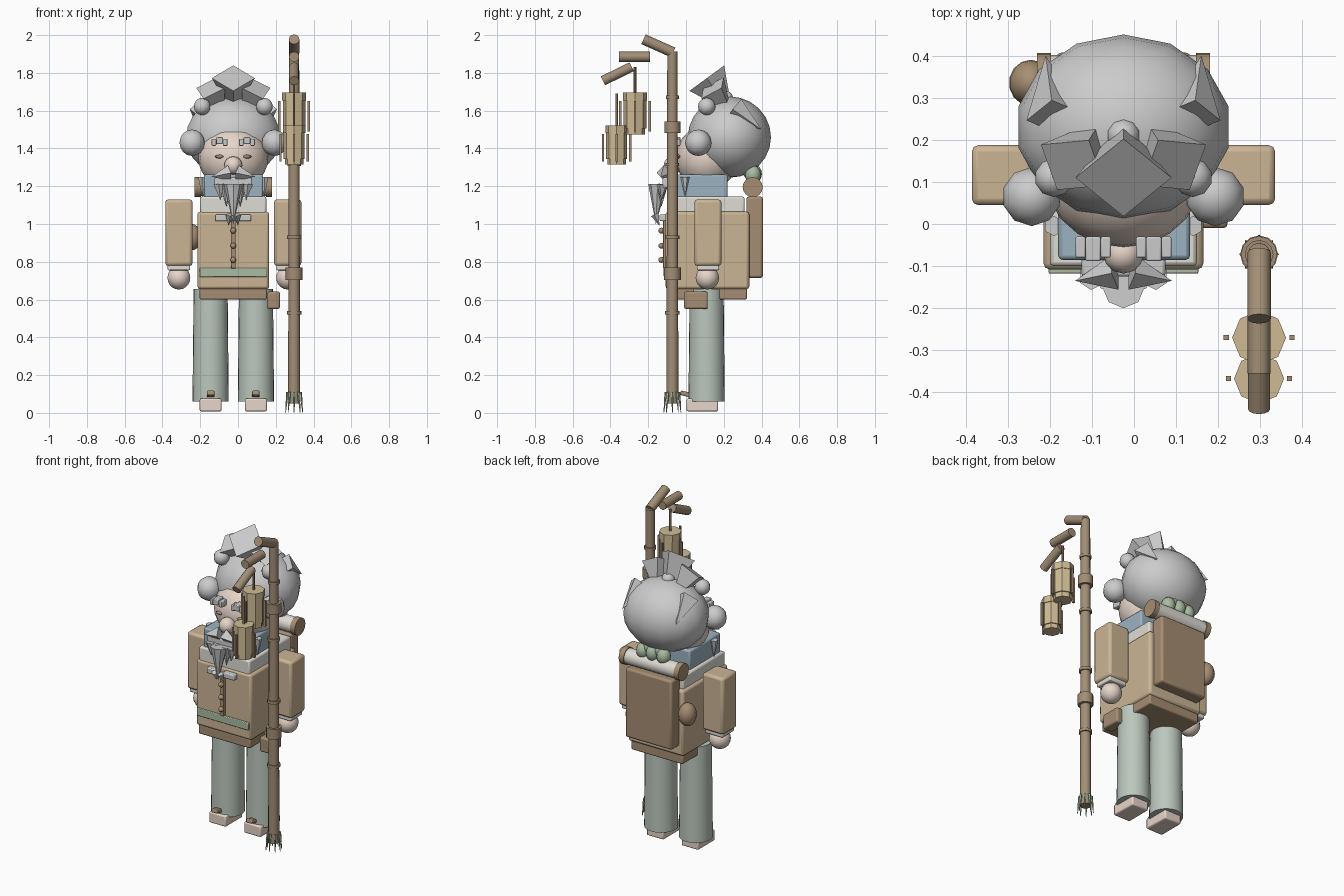
import bpy, math
from mathutils import Vector

if "Cube" in bpy.data.objects:
    bpy.data.objects.remove(bpy.data.objects["Cube"])

CX = -0.025  # body centreline
PX, PY = 0.297, -0.072  # staff position


def mat(name, r, g, b):
    m = bpy.data.materials.new(name)
    m.diffuse_color = (r, g, b, 1)
    m.use_nodes = True
    m.node_tree.nodes["Principled BSDF"].inputs["Base Color"].default_value = m.diffuse_color
    return m


SKIN = mat("skin", .80, .67, .59)
TAN = mat("tan_cloth", .60, .46, .30)
BROWN = mat("brown_leather", .38, .27, .17)
WOOD = mat("wood", .36, .27, .18)
SAGE = mat("sage_cloth", .50, .57, .51)
GREEN = mat("green", .40, .50, .36)
BLUE = mat("blue_scarf", .33, .45, .53)
CREAM = mat("cream", .74, .72, .66)
GOLD = mat("lantern", .62, .50, .30)
WHITE = mat("white_hair", .80, .80, .79)


def finish(name, m, smooth=True):
    o = bpy.context.object
    o.name = name
    o.data.materials.append(m)
    if smooth:
        bpy.ops.object.shade_smooth_by_angle(angle=math.radians(40))
    return o


def box(name, x0, x1, y0, y1, z0, z1, m, bevel=.01, rx=0):
    bpy.ops.mesh.primitive_cube_add(size=1, location=((x0 + x1) / 2, (y0 + y1) / 2, (z0 + z1) / 2))
    o = bpy.context.object
    o.scale = (x1 - x0, y1 - y0, z1 - z0)
    bpy.ops.object.transform_apply(location=False, rotation=False)
    o.rotation_euler.x = rx
    if bevel:
        b = o.modifiers.new("bevel", 'BEVEL')
        b.width, b.segments = bevel, 2
    return finish(name, m)


def ball(name, loc, r, m, seg=16, rings=10):
    bpy.ops.mesh.primitive_uv_sphere_add(segments=seg, ring_count=rings, radius=1, location=loc)
    bpy.context.object.scale = r if isinstance(r, tuple) else (r, r, r)
    bpy.ops.object.transform_apply(location=False, rotation=False)
    return finish(name, m)


def rod(name, a, b, r1, r2, m, sides=12, smooth=True):
    """Cone or cylinder from a (radius r1) to b (radius r2)."""
    a, b = Vector(a), Vector(b)
    d = b - a
    bpy.ops.mesh.primitive_cone_add(vertices=sides, radius1=r1, radius2=r2, depth=d.length, location=(a + b) / 2)
    bpy.context.object.rotation_euler = d.to_track_quat('Z', 'Y').to_euler()
    return finish(name, m, smooth)


def spike(name, base, tip, r):
    """Four-sided tuft, wide end first, with corners in the vertical plane."""
    return rod(name, base, tip, r, 0, WHITE, 4, False)


def sym(name, f):
    """Run f for the left and the right side of the body."""
    for side, s in (("left", -1), ("right", 1)):
        f(f"{name}_{side}", s)


# Head, face and hair
ball("head", (CX, .11, 1.35), (.185, .165, .17), SKIN, 20, 14)
ball("hair", (CX, .23, 1.46), (.256, .22, .215), WHITE, 14, 12)
ball("nose", (CX, -.07, 1.31), .048, SKIN, 12, 8)
ball("crown_puff", (CX, .21, 1.665), .04, WHITE, 10, 6)
sym("side_puff", lambda n, s: ball(n, (CX + s * .218, .065, 1.43), .07, WHITE, 10, 8))
sym("small_puff", lambda n, s: ball(n, (CX + s * .165, .11, 1.622), .046, WHITE, 10, 8))
sym("eye", lambda n, s: ball(n, (CX + s * .072, -.04, 1.357), (.025, .012, .01), BROWN, 12, 6))
spike("tuft_front", (CX, .11, 1.772), (CX, .247, 1.585), .114)
sym("tuft_side", lambda n, s: spike(n, (CX + s * .12, .14, 1.72), (CX + s * .05, .25, 1.56), .09))
sym("tuft_back", lambda n, s: spike(n, (CX + s * .165, .255, 1.608), (CX + s * .185, .40, 1.50), .066))


def brow(n, s):
    x = CX + s * .072
    for dx, w, z in ((0, .018, 1.442), (-.03, .012, 1.432), (.03, .012, 1.432)):
        box(n, x + dx - w, x + dx + w, -.088 if not dx else -.08, -.03, z - .018, z + .018, WHITE, .004)


sym("brow", brow)

# Moustache, beard and sideburns
sym("moustache", lambda n, s: spike(n, (CX + s * .02, -.115, 1.27), (CX + s * .115, -.135, 1.25), .042))
box("beard_root", CX - .10, CX + .10, -.125, -.06, 1.19, 1.245, WHITE, .008)
rod("beard_centre", (CX, -.15, 1.21), (CX, -.16, 1.0), .05, 0, WHITE, 8, False)
for i, s in enumerate((-.075, -.04, .04, .075)):
    rod(f"beard_lock_{i}", (CX + s, -.125, 1.21), (CX + s * .9, -.13, 1.05 + abs(s)), .032, 0, WHITE, 6, False)
sym("sideburn", lambda n, s: rod(n, (CX + s * .165, -.005, 1.25), (CX + s * .165, -.005, 1.14), .024, 0, WHITE, 6))

# Scarf, collar and coat
box("scarf", CX - .155, CX + .158, -.085, .22, 1.13, 1.262, BLUE)
box("collar", CX - .175, CX + .175, -.10, .31, 1.04, 1.145, CREAM)
box("coat", CX - .19, CX + .19, -.108, .335, .655, 1.065, TAN, .015)
box("coat_hem", CX - .178, CX + .178, -.10, .323, .60, .66, BROWN, .008)
box("sash", CX - .178, CX + .178, -.118, -.09, .72, .767, GREEN, .004)
box("placket", CX - .013, CX + .013, -.122, -.10, .765, 1.02, BROWN, .004)
for i, z in enumerate((.81, .885, .965)):
    ball(f"button_{i}", (CX, -.13, z), .016, BROWN, 10, 6)
sym("bow_loop", lambda n, s: box(n, CX + s * .055 - .04, CX + s * .055 + .04, -.14, -.10, 1.015, 1.05, WHITE, .006))
sym("bow_tail", lambda n, s: rod(n, (CX + s * .02, -.165, 1.05), (CX + s * .025, -.14, .99), .022, 0, WHITE, 4, False))
box("belt_pouch", .155, .222, -.01, .115, .55, .642, BROWN)


# Arms and legs
def limb(n, s):
    x = CX + s * .288
    box("sleeve_" + n, x - .072, x + .072, .045, .187, .778, 1.13, TAN, .015)
    box("cuff_" + n, x - .06, x + .06, .057, .175, .755, .785, CREAM, .006)
    ball("hand_" + n, (x, .113, .715), .062, SKIN, 14, 10)
    x = CX + s * .12
    rod("trouser_" + n, (x, .109, .06), (x, .109, .655), .096, .09, SAGE, 24)
    box("foot_" + n, x - .058, x + .058, .003, .17, .008, .076, SKIN, .008)
    box("strap_" + n, x - .02, x + .02, -.03, .03, .088, .112, BROWN, .005, -.25)


sym("limb", lambda n, s: limb(n.split("_")[1], s))

# Backpack, bedroll, moss and gourd
box("backpack", CX - .16, CX + .16, .32, .407, .715, 1.145, BROWN, .012)
rod("bedroll", (CX - .178, .353, 1.195), (CX + .178, .353, 1.195), .048, .048, CREAM, 16)
sym("bedroll_end", lambda n, s: rod(n, (CX + s * .172, .353, 1.195), (CX + s * .205, .353, 1.195), .053, .053, BROWN, 16))
for i, (dx, y, z) in enumerate(((-.07, .355, 1.26), (0, .36, 1.265), (.07, .355, 1.26), (-.035, .34, 1.285), (.035, .34, 1.285))):
    ball(f"moss_{i}", (CX + dx, y, z), (.042, .042, .05), GREEN, 10, 8)
ball("gourd", (-.245, .335, .93), (.052, .055, .07), BROWN, 14, 10)

# Staff with rings, roots and crook
rod("staff", (PX, PY, .05), (PX, PY, 1.912), .032, .027, WOOD)
for i, (z, r, h) in enumerate(((.53, .038, .018), (.737, .045, .065), (.93, .038, .018), (1.315, .036, .018), (1.512, .043, .062), (1.67, .034, .018))):
    rod(f"staff_ring_{i}", (PX, PY, z - h / 2), (PX, PY, z + h / 2), r, r, WOOD)
for i in range(8):
    a = i * math.pi / 4
    c, s = math.cos(a), math.sin(a)
    rod(f"root_{i}", (PX + c * .034, PY + s * .034, .11), (PX + c * .045, PY + s * .045, .003), .008, .002, GREEN, 5)
crook = (((-.068, 1.908), (-.225, 1.978), .028), ((-.355, 1.885), (-.19, 1.885), .027), ((-.44, 1.758), (-.288, 1.832), .026))
for i, (a, b, r) in enumerate(crook):
    rod(f"crook_{i}", (PX, *a), (PX, *b), r, r, WOOD)

# Lanterns, each with a cord, caps and four posts
for n, y, z, k, top in (("upper", -.27, 1.475, 1, 1.83), ("lower", -.367, 1.315, .93, 1.69)):
    def part(name, z0, z1, r, m, sides=8):
        rod(f"{n}_lantern_{name}", (PX, y, z + z0 * k), (PX, y, z + z1 * k), r * k, r * k, m, sides, False)
    rod(f"{n}_lantern_cord", (PX, y, z + .2), (PX, y, top), .007, .007, BROWN, 6)
    part("cap", .178, .222, .064, GOLD)
    part("body", .03, .18, .06, GOLD)
    part("base", 0, .032, .053, GOLD)
    for i, (dx, dy) in enumerate(((1, 0), (-1, 0), (0, 1), (0, -1))):
        x0, y0, w = PX + dx * .078 * k, y + dy * .078 * k, .006
        box(f"{n}_lantern_post_{i}", x0 - w, x0 + w, y0 - w, y0 + w, z + .015, z + .175 * k, BROWN, 0)
